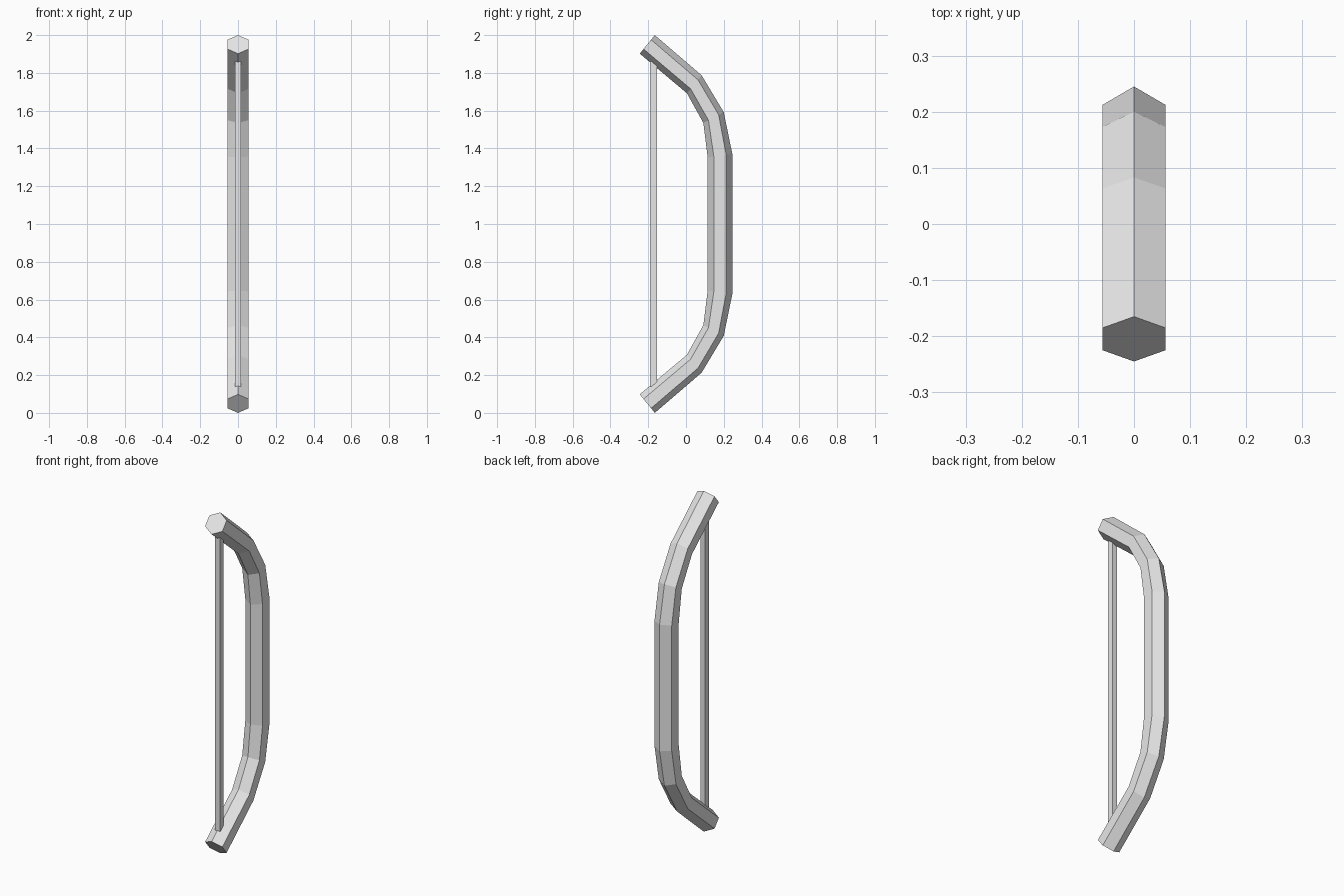
import bpy, bmesh, math
from mathutils import Vector

if "Cube" in bpy.data.objects:
    bpy.data.objects.remove(bpy.data.objects["Cube"])

grey = bpy.data.materials.new("light grey")
grey.diffuse_color = (0.8, 0.8, 0.8, 1)
grey.use_nodes = True
grey.node_tree.nodes["Principled BSDF"].inputs["Base Color"].default_value = grey.diffuse_color


def finish(name, bm):
    bmesh.ops.recalc_face_normals(bm, faces=bm.faces[:])
    mesh = bpy.data.meshes.new(name)
    bm.to_mesh(mesh)
    bm.free()
    mesh.materials.append(grey)
    obj = bpy.data.objects.new(name, mesh)
    bpy.context.collection.objects.link(obj)
    return obj


# Bow limb: hexagon swept along mitred stations, (y, z) of inner and outer edge
lower = [((-0.245, 0.098), (-0.165, 0.0)),
         ((0.005, 0.308), (0.083, 0.213)),
         ((0.092, 0.465), (0.20, 0.408)),
         ((0.115, 0.648), (0.245, 0.628))]
upper = [((a[0], 2 - a[1]), (b[0], 2 - b[1])) for a, b in reversed(lower)]

bm = bmesh.new()
rings = []
for inner, outer in lower + upper:
    inner, outer = Vector((0, *inner)), Vector((0, *outer))
    mid, half = (inner + outer) / 2, (outer - inner) / 2
    ring = []
    for i in range(6):
        a = math.tau * i / 6
        ring.append(bm.verts.new(
            mid + half * math.cos(a) + Vector((0.0645 * math.sin(a), 0, 0))))
    rings.append(ring)
for r, s in zip(rings, rings[1:]):
    for i in range(6):
        j = (i + 1) % 6
        bm.faces.new((r[i], r[j], s[j], s[i]))
bm.faces.new(rings[0])
bm.faces.new(rings[-1])
finish("bow_limb", bm)

# Bowstring: thin square bar between the limb tips
bm = bmesh.new()
bmesh.ops.create_cube(bm, size=1)
bmesh.ops.scale(bm, vec=(0.03, 0.036, 1.72), verts=bm.verts[:])
bmesh.ops.translate(bm, vec=(0, -0.172, 1), verts=bm.verts[:])
finish("bowstring", bm)
